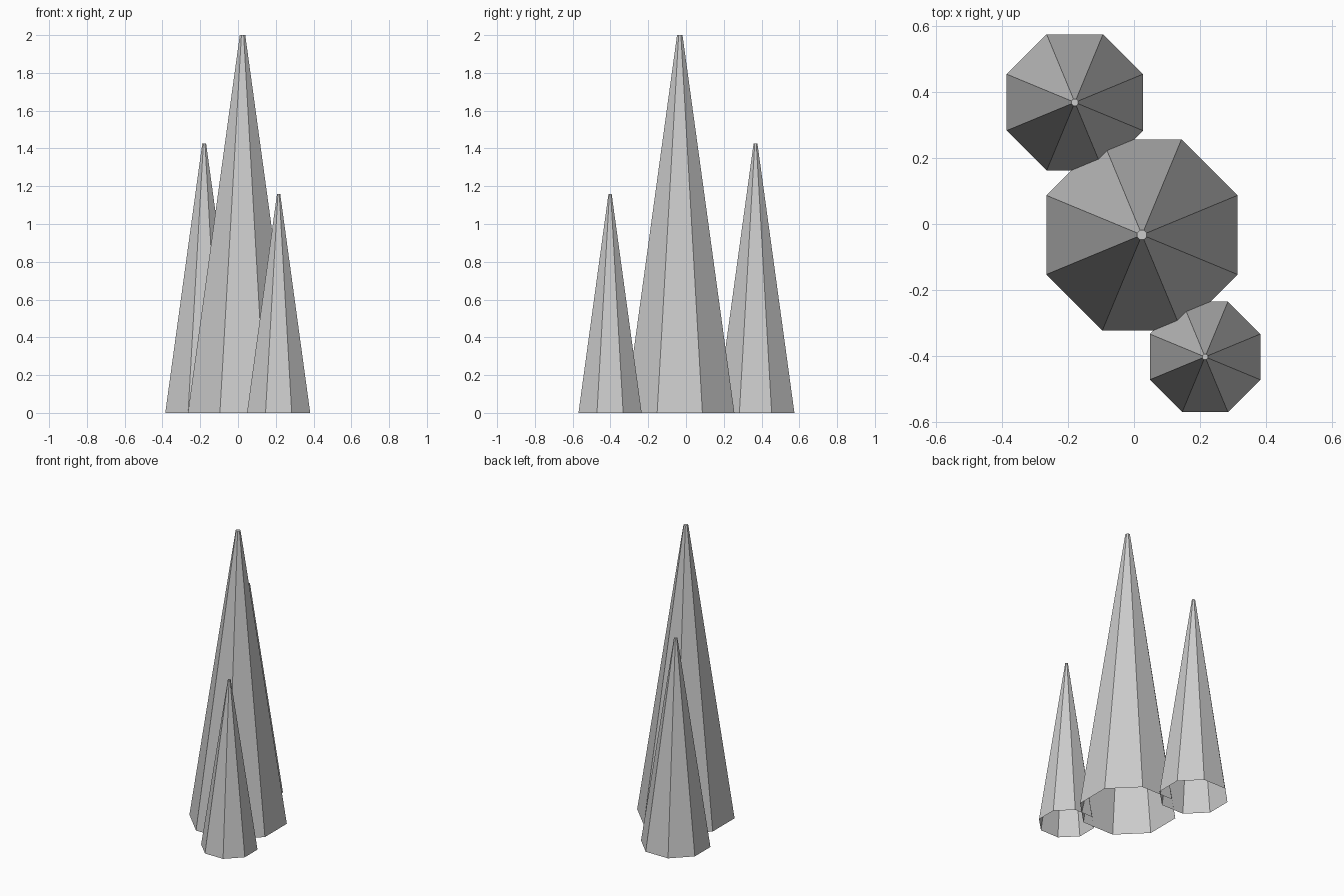
import bpy, bmesh, math
from mathutils import Matrix

if "Cube" in bpy.data.objects:
    bpy.data.objects.remove(bpy.data.objects["Cube"])


def spike(name, x, y, radius, height):
    """Eight-sided tapered spike, open underneath, with a tiny flat tip."""
    bm = bmesh.new()
    turn = Matrix.Translation((0, 0, height / 2)) @ Matrix.Rotation(math.pi / 8, 4, 'Z')
    bmesh.ops.create_cone(bm, cap_ends=True, cap_tris=False, segments=8,
                          radius1=radius, radius2=radius * 0.05,
                          depth=height, matrix=turn)
    # Open the underside
    base = [f for f in bm.faces if f.normal.z < -0.9]
    bmesh.ops.delete(bm, geom=base, context='FACES_ONLY')
    mesh = bpy.data.meshes.new(name)
    bm.to_mesh(mesh)
    bm.free()
    obj = bpy.data.objects.new(name, mesh)
    obj.location = (x, y, 0)
    bpy.context.collection.objects.link(obj)


# Tall centre spike with a smaller one behind and in front
spike("main_spike", 0.024, -0.033, 0.313, 2.0)
spike("back_spike", -0.179, 0.368, 0.223, 1.425)
spike("front_spike", 0.215, -0.402, 0.181, 1.16)
